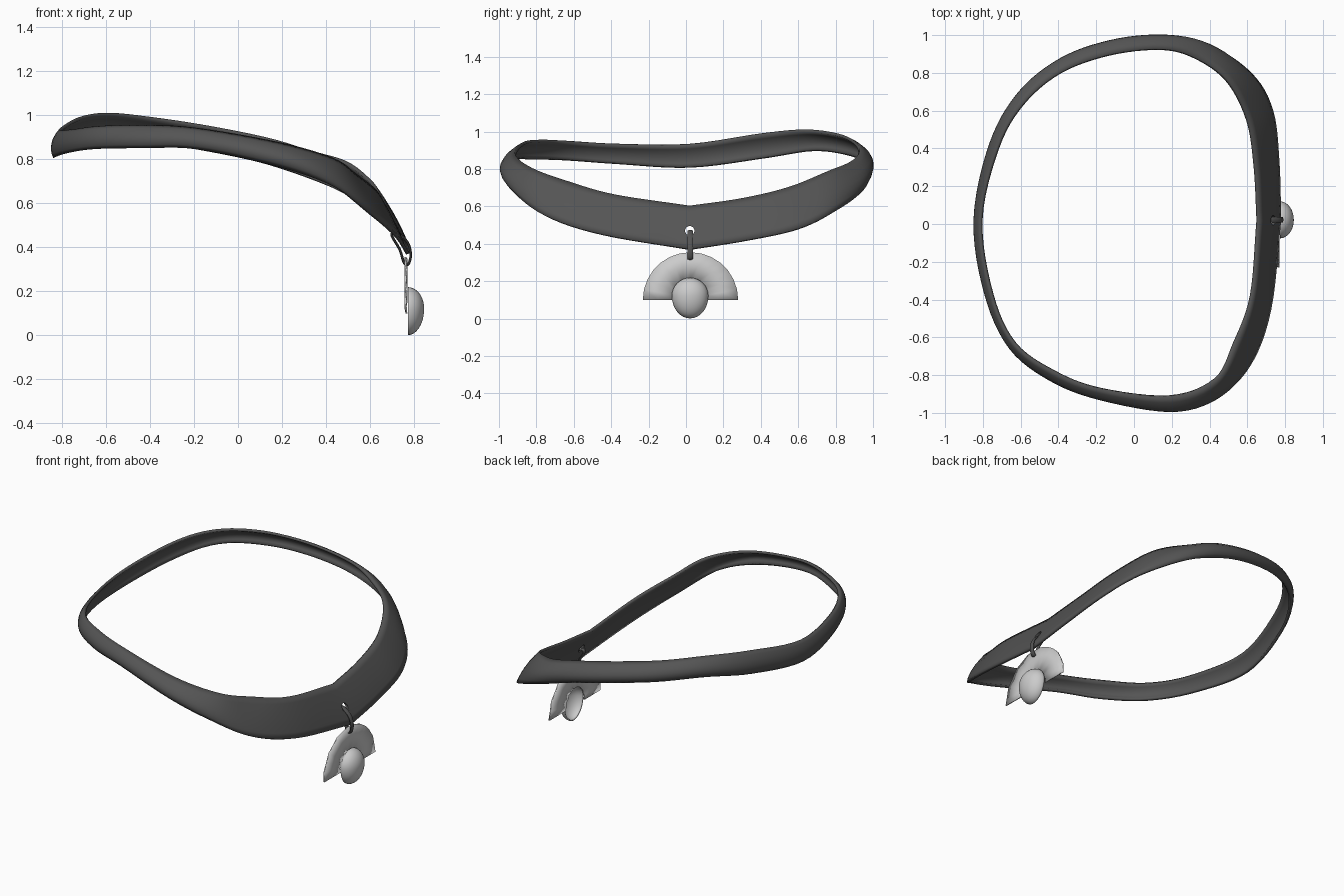
import bpy, bmesh, math
from mathutils import Vector

if "Cube" in bpy.data.objects:
    bpy.data.objects.remove(bpy.data.objects["Cube"])

dark = bpy.data.materials.new("dark_leather")
dark.diffuse_color = (0.09, 0.09, 0.09, 1)
dark.use_nodes = True
dark.node_tree.nodes["Principled BSDF"].inputs["Base Color"].default_value = dark.diffuse_color


def grid_object(name, rows, close_u=False, close_v=False, thickness=0, mat=None, angle=40):
    """Skin a grid of points with quads, optionally giving it thickness."""
    bm = bmesh.new()
    vs = [[bm.verts.new(p) for p in r] for r in rows]
    n, m = len(rows), len(rows[0])
    for i in range(n if close_u else n - 1):
        for j in range(m if close_v else m - 1):
            a, b = (i + 1) % n, (j + 1) % m
            bm.faces.new((vs[i][j], vs[a][j], vs[a][b], vs[i][b]))
    bmesh.ops.remove_doubles(bm, verts=bm.verts, dist=1e-5)
    bmesh.ops.recalc_face_normals(bm, faces=bm.faces)
    me = bpy.data.meshes.new(name)
    bm.to_mesh(me)
    bm.free()
    ob = bpy.data.objects.new(name, me)
    bpy.context.collection.objects.link(ob)
    if mat:
        me.materials.append(mat)
    bpy.ops.object.select_all(action='DESELECT')
    ob.select_set(True)
    bpy.context.view_layer.objects.active = ob
    bpy.ops.object.shade_smooth_by_angle(angle=math.radians(angle))
    if thickness:
        s = ob.modifiers.new("thickness", 'SOLIDIFY')
        s.thickness, s.offset = thickness, 0
    return ob


def spline(a, b, c, d, t):
    return 0.5 * (2 * b + (c - a) * t + (2 * a - 5 * b + 4 * c - d) * t * t
                  + (3 * b - a - 3 * c + d) * t ** 3)


# Band stations: outer x, y, inner x, y, top z, bottom z
stations = [
    (.772, .02, .655, .02, .60, .37), (.763, .33, .64, .30, .64, .42),
    (.73, .60, .60, .55, .70, .48), (.62, .80, .49, .76, .785, .575),
    (.40, .955, .32, .88, .835, .69), (.14, .995, .14, .925, .89, .78),
    (-.13, .965, -.13, .895, .945, .84), (-.39, .87, -.39, .80, .985, .88),
    (-.61, .69, -.59, .63, 1.005, .90), (-.76, .42, -.72, .40, .985, .86),
    (-.842, .02, -.808, .02, .93, .81), (-.785, -.37, -.75, -.37, .93, .83),
    (-.655, -.655, -.63, -.63, .945, .85), (-.44, -.825, -.42, -.78, .95, .855),
    (-.18, -.925, -.18, -.87, .935, .85), (.19, -.988, .19, -.91, .87, .77),
    (.43, -.935, .43, -.82, .80, .68), (.61, -.76, .53, -.63, .73, .55),
    (.72, -.45, .62, -.38, .66, .45)]
N = len(stations)
rows = []
for i in range(N):
    p = [stations[(i + k) % N] for k in (-1, 0, 1, 2)]
    if i == 0:          # crease at the front point
        p[0] = [2 * b - c for b, c in zip(p[1], p[2])]
    if i == N - 1:
        p[3] = [2 * c - b for b, c in zip(p[1], p[2])]
    for k in range(6):
        ox, oy, ix, iy, zt, zb = [spline(*q, k / 6) for q in zip(*p)]
        w = min(max((ox - .2) / .5, 0), 1)      # flat at the front, curved elsewhere
        row = []
        for u, f in ((0, 0), (.15, .42), (.35, .8), (.55, .97), (.7, 1), (.85, .93), (1, .72)):
            f = f * (1 - w) + (u + .25 * u * (1 - u)) * w
            row.append((ix + (ox - ix) * f, iy + (oy - iy) * f, zt + (zb - zt) * u))
        rows.append(row)
band = grid_object("collar_band", rows, close_u=True, thickness=.016, mat=dark)

# Eyelet hole through the front point
bpy.ops.mesh.primitive_cylinder_add(vertices=24, radius=.025, depth=.3,
                                    location=(.72, .02, .47), rotation=(0, math.pi / 2, 0))
cutter = bpy.context.object
cutter.name = "eyelet_cutter"
cutter.hide_render = True
cutter.hide_viewport = True
cut = band.modifiers.new("eyelet", 'BOOLEAN')
cut.operation, cut.object, cut.solver = 'DIFFERENCE', cutter, 'EXACT'

# Hanging loop: oval-section ring through the eyelet and the fan
path = [(.735, .458), (.772, .42), (.785, .37), (.778, .33), (.765, .32),
        (.752, .335), (.735, .39), (.70, .45), (.705, .468)]
P = [Vector((x, 0.022, z)) for x, z in path]
M = len(P)
ring = []
for i in range(M):
    for k in range(3):
        c = spline(*[P[(i + s) % M] for s in (-1, 0, 1, 2)], k / 3)
        ring.append(c)
loop_rows = []
for i, c in enumerate(ring):
    t = (ring[(i + 1) % len(ring)] - ring[i - 1]).normalized()
    side = t.cross(Vector((0, 1, 0)))
    loop_rows.append([c + side * .006 * math.cos(a) + Vector((0, .016 * math.sin(a), 0))
                      for a in [2 * math.pi * j / 10 for j in range(10)]])
grid_object("hanging_loop", loop_rows, close_u=True, close_v=True, mat=dark)

# Pleated half-round fan plate, notched around the bowl
fan = []
for i in range(15):
    a = math.pi * i / 14
    dx = .0025 * (-1) ** i
    fan.append([(.763 + dx, .024 + r * math.cos(a), .10 + h * math.sin(a))
                for r, h in ((.255, .255), (.175, .185), (.095, .112))])
grid_object("fan_plate", fan, thickness=.008, angle=20)

# Hollow half-egg bowl, open at the back
egg = []
for i in range(13):
    b = math.pi / 2 * i / 12
    egg.append([(.772 + .07 * math.sin(b),
                 .022 + .094 * math.cos(b) * math.cos(a),
                 .122 + (.093 if math.sin(a) > 0 else .117) * math.cos(b) * math.sin(a))
                for a in [2 * math.pi * j / 32 for j in range(32)]])
grid_object("pendant_bowl", egg, close_v=True, thickness=.008)
